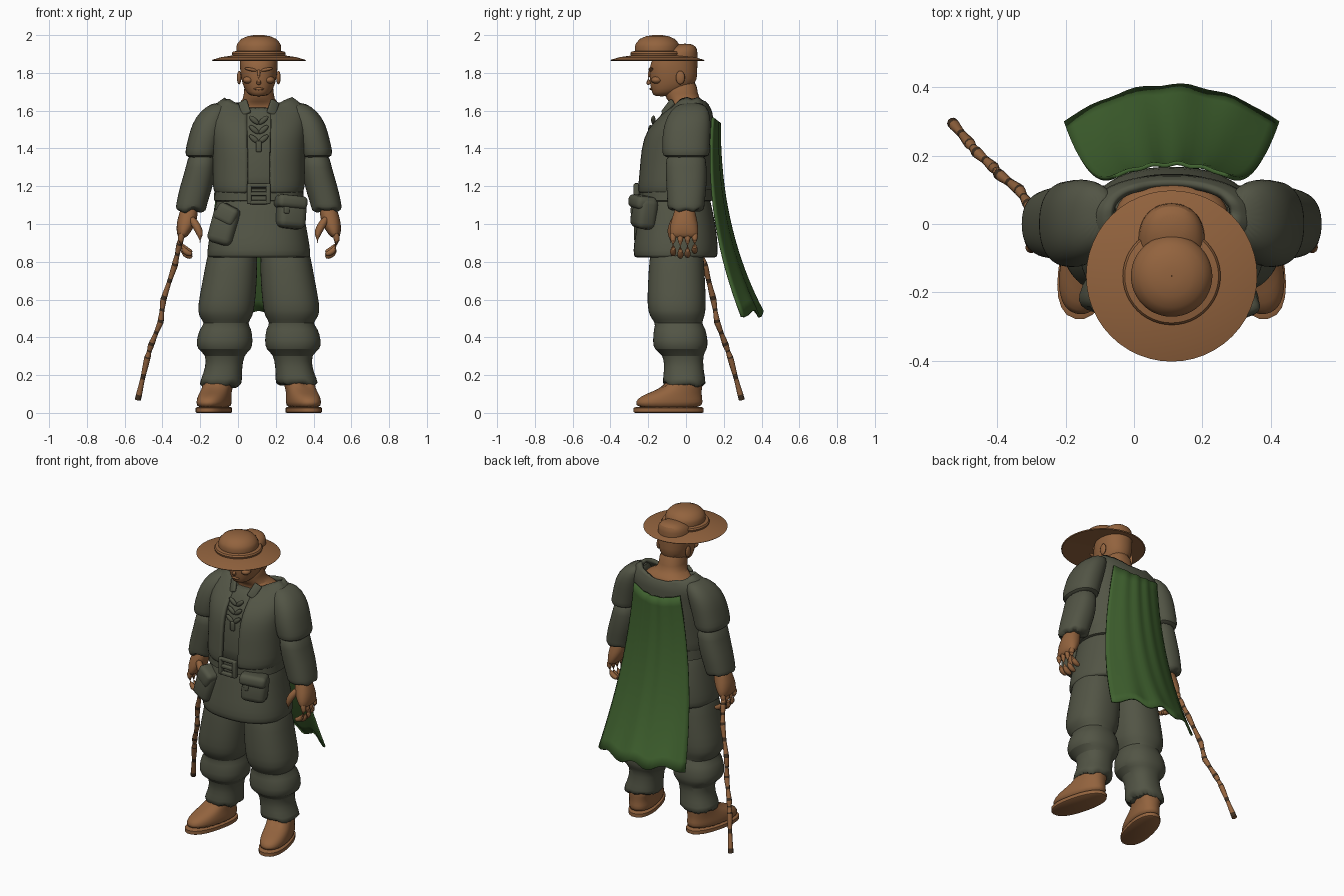
import bpy, bmesh, math, random
from mathutils import Vector, Matrix

random.seed(4)
if "Cube" in bpy.data.objects:
    bpy.data.objects.remove(bpy.data.objects["Cube"])
CX = 0.11  # body centre line


def material(name, rgb):
    m = bpy.data.materials.new(name)
    m.use_nodes = True
    m.diffuse_color = (*rgb, 1)
    m.node_tree.nodes["Principled BSDF"].inputs["Base Color"].default_value = (*rgb, 1)
    return m


BROWN = material("warm_brown", (0.29, 0.125, 0.048))
CLOTH = material("grey_green_cloth", (0.085, 0.09, 0.06))
GREEN = material("cape_green", (0.05, 0.12, 0.028))
DARK = material("dark_bark", (0.05, 0.028, 0.014))


def finish(name, bm, mats, subdiv=0, angle=50):
    bmesh.ops.recalc_face_normals(bm, faces=bm.faces)
    me = bpy.data.meshes.new(name)
    bm.to_mesh(me)
    bm.free()
    ob = bpy.data.objects.new(name, me)
    bpy.context.collection.objects.link(ob)
    for m in mats:
        me.materials.append(m)
    bpy.ops.object.select_all(action='DESELECT')
    bpy.context.view_layer.objects.active = ob
    ob.select_set(True)
    bpy.ops.object.shade_smooth_by_angle(angle=math.radians(angle))
    if subdiv:
        ob.modifiers.new("Smooth", 'SUBSURF').levels = subdiv
        ob.modifiers["Smooth"].render_levels = subdiv
    return ob


def bridge(bm, rings, closed=True):
    for a, b in zip(rings, rings[1:]):
        n = len(a)
        for i in range(n if closed else n - 1):
            j = (i + 1) % n
            bm.faces.new((a[i], a[j], b[j], b[i]))


def loft(name, rows, mat, side=1, power=2.3, n=24, hem=0, gap=0, turn=None, dip=0, subdiv=1):
    """Stack of rounded rings: (z, offset x, y, half width, half depth)."""
    bm, rings = bmesh.new(), []
    for k, (z, dx, cy, rx, ry) in enumerate(rows):
        ring = []
        for i in range(n):
            t = i / (n - 1) if gap else i / n
            a = -math.pi / 2 + gap + t * (2 * math.pi - 2 * gap)
            c, s = math.cos(a), math.sin(a)
            p = Vector((dx * side + rx * math.copysign(abs(c) ** (2 / power), c),
                        cy + ry * math.copysign(abs(s) ** (2 / power), s), z))
            if k == len(rows) - 1:
                p.z += random.uniform(-hem, hem)
            if dip and z > 1.57:
                p.z -= dip * s * s * (z - 1.55) / 0.1
            if turn:
                pivot = Vector((dx * side, 0, 0))
                p = Matrix.Rotation(turn * side, 3, 'Z') @ (p - pivot) + pivot
            ring.append(bm.verts.new(p + Vector((CX, 0, 0))))
        rings.append(ring)
    bridge(bm, rings, not gap)
    if not gap:
        bm.faces.new(rings[0])
        bm.faces.new(rings[-1])
    return finish(name, bm, [mat], subdiv)


def tube(name, pts, radii, mats, n=8, banded=False, subdiv=0):
    bm, rings = bmesh.new(), []
    pts = [Vector(p) for p in pts]
    for k, p in enumerate(pts):
        d = pts[min(k + 1, len(pts) - 1)] - pts[max(k - 1, 0)]
        q = d.to_track_quat('Z', 'Y')
        rings.append([bm.verts.new(p + q @ Vector((math.cos(i * math.tau / n) * radii[k],
                     math.sin(i * math.tau / n) * radii[k], 0))) for i in range(n)])
    bridge(bm, rings)
    if banded:
        for i, f in enumerate(bm.faces):
            f.material_index = 1 if (i // n) % 4 == 0 else 0
    bm.faces.new(rings[0])
    bm.faces.new(rings[-1])
    return finish(name, bm, mats, subdiv)


def blob(name, loc, size, mat, rot=(0, 0, 0)):
    bm = bmesh.new()
    bmesh.ops.create_uvsphere(bm, u_segments=14, v_segments=9, radius=1)
    ob = finish(name, bm, [mat])
    ob.location, ob.scale, ob.rotation_euler = (CX + loc[0], loc[1], loc[2]), size, rot
    return ob


def box(name, loc, size, mat, rot=(0, 0, 0), bevel=0.02):
    bm = bmesh.new()
    bmesh.ops.create_cube(bm, size=1)
    bmesh.ops.scale(bm, vec=size, verts=bm.verts)
    bmesh.ops.bevel(bm, geom=bm.edges, offset=bevel, segments=3, profile=0.5, affect='EDGES')
    ob = finish(name, bm, [mat])
    ob.location, ob.rotation_euler = (CX + loc[0], loc[1], loc[2]), rot
    return ob


# Head, neck and face
loft("head", [(1.675, 0, -.13, .035, .04), (1.695, 0, -.10, .066, .08), (1.74, 0, -.067, .088, .125),
              (1.80, 0, -.067, .099, .127), (1.86, 0, -.065, .102, .127), (1.91, 0, -.04, .097, .102),
              (1.94, 0, -.012, .075, .068), (1.955, 0, -.005, .035, .03)], BROWN, power=2.2)
loft("neck_and_shoulders", [(1.50, 0, .01, .17, .10), (1.59, 0, .02, .17, .10), (1.625, 0, .02, .15, .095),
                            (1.645, 0, 0, .09, .088), (1.68, 0, -.03, .078, .09), (1.78, 0, -.03, .078, .088)], BROWN)
tube("nose", [(CX, -.185, 1.825), (CX, -.198, 1.78), (CX, -.203, 1.752), (CX, -.19, 1.738)],
     [.008, .012, .018, .012], [BROWN], subdiv=1)
blob("mouth", (0, -.184, 1.715), (.028, .01, .007), BROWN)
for s, side in ((1, "left"), (-1, "right")):
    blob(side + "_ear", (s * .104, -.03, 1.775), (.012, .024, .036), BROWN)
    blob(side + "_brow", (s * .042, -.186, 1.818), (.036, .013, .009), BROWN, (0, -s * .2, 0))
    blob(side + "_cheek", (s * .055, -.155, 1.762), (.03, .03, .02), BROWN)

# Wide brimmed hat, spun from a profile
bm = bmesh.new()
profile = [(.06, 1.87), (.245, 1.863), (.25, 1.868), (.2, 1.883), (.14, 1.892), (.143, 1.903), (.137, 1.912),
           (.118, 1.916), (.119, 1.94), (.112, 1.958), (.092, 1.98), (.06, 1.994), (.025, 2.0), (.001, 2.0)]
bridge(bm, [[bm.verts.new((CX + r * math.cos(i * math.tau / 48), -.152 + r * math.sin(i * math.tau / 48), z))
             for i in range(48)] for r, z in profile])
finish("hat", bm, [BROWN], angle=40)

# Shirt, open vest, belt and tunic skirt
loft("shirt", [(1.12, 0, -.06, .215, .165), (1.25, 0, -.055, .22, .165), (1.4, 0, -.045, .22, .168),
               (1.5, 0, -.04, .21, .148), (1.57, 0, -.03, .16, .105), (1.625, 0, -.045, .075, .07)], CLOTH, hem=.006)
vest = loft("vest", [(1.165, 0, -.06, .22, .18), (1.19, 0, -.06, .235, .188), (1.28, 0, -.055, .232, .182),
                     (1.4, 0, -.045, .235, .185), (1.5, 0, -.035, .245, .165), (1.58, 0, .005, .25, .13),
                     (1.63, 0, .02, .225, .105), (1.66, 0, .03, .175, .085)], CLOTH, n=36, gap=.21, dip=.035, hem=.008)
solid = vest.modifiers.new("Thickness", 'SOLIDIFY')
solid.thickness, solid.offset = .022, 0
loft("tunic_skirt", [(1.22, 0, -.055, .20, .16), (1.13, 0, -.055, .225, .183), (1.0, 0, -.05, .25, .208),
                     (.89, 0, -.055, .27, .224), (.83, 0, -.055, .276, .224), (.815, 0, -.055, .265, .21),
                     (.85, 0, -.05, .2, .15)], CLOTH, n=32)
loft("belt", [(1.12, 0, -.055, .225, .18), (1.125, 0, -.055, .237, .197), (1.185, 0, -.055, .235, .195),
              (1.19, 0, -.055, .22, .18)], CLOTH, n=32, subdiv=0)
for x in (-.05, .05):
    box("buckle_side", (x, -.262, 1.16), (.025, .03, .11), CLOTH, bevel=.008)
for z in (1.115, 1.16, 1.205):
    box("buckle_bar", (0, -.262, z), (.10, .025, .022), CLOTH, bevel=.006)

# Crossed lacing at the collar
for i in range(3):
    for s in (1, -1):
        z = 1.45 + i * .05
        blob("lacing", (s * .025, -.205 + i * .016, z), (.033, .012, .014), CLOTH, (0, -s * .7, 0))
box("lacing_end", (0, -.212, 1.41), (.03, .02, .06), CLOTH, bevel=.008)
for s in (1, -1):
    box("collar_flap", (s * .075, -.095, 1.615), (.05, .02, .09), CLOTH, (-.5, s * .5, s * .3), .008)

# Belt pouches
box("left_pouch", (.17, -.222, 1.06), (.155, .11, .17), CLOTH, (-.08, .1, .35), .035)
box("left_pouch_flap", (.168, -.23, 1.115), (.165, .115, .07), CLOTH, (-.08, .1, .35), .025)
box("left_pouch_tab", (.148, -.28, 1.085), (.03, .02, .06), CLOTH, (-.08, .1, .35), .007)
box("right_pouch", (-.185, -.215, .985), (.14, .10, .19), CLOTH, (-.08, .25, -.35), .035)
box("right_pouch_flap", (-.165, -.225, 1.05), (.12, .10, .10), CLOTH, (-.08, .45, -.35), .025)

for s, side in ((1, "left"), (-1, "right")):
    # Arm: wide upper sleeve over a ragged lower sleeve
    loft(side + "_upper_sleeve", [(1.645, .20, .03, .04, .06), (1.60, .235, .02, .075, .105), (1.53, .265, .008, .09, .125),
                                  (1.45, .285, 0, .09, .128), (1.39, .30, 0, .09, .126), (1.36, .302, 0, .086, .124),
                                  (1.35, .302, 0, .065, .095)], CLOTH, s, hem=.004)
    loft(side + "_lower_sleeve", [(1.39, .30, 0, .07, .105), (1.30, .305, 0, .08, .11), (1.2, .33, .003, .088, .107),
                                  (1.12, .352, 0, .083, .10), (1.09, .358, 0, .082, .098), (1.065, .36, 0, .078, .092)],
         CLOTH, s, hem=.025)
    # Hand with curled fingers
    loft(side + "_palm", [(1.12, .36, -.005, .04, .045), (1.05, .373, -.008, .052, .06), (1.0, .385, -.01, .052, .076),
                          (.95, .40, -.01, .036, .078), (.925, .405, -.01, .02, .07)], BROWN, s, n=16)
    for f in range(4):
        y, drop = -.068 + f * .038, (0, .014, .01, -.012)[f]
        tube(side + "_finger", [(CX + s * dx, y, z) for dx, z in
                                ((.403, .96), (.418, .91), (.405, .868 - drop), (.375, .843 - drop), (.35, .84 - drop))],
             [.02, .021, .02, .018, .012], [BROWN], subdiv=1)
    tube(side + "_thumb", [(CX + s * dx, y, z) for dx, y, z in
                           ((.365, -.05, 1.04), (.325, -.075, .985), (.307, -.083, .94), (.312, -.08, .895))],
         [.022, .025, .021, .012], [BROWN], subdiv=1)
    # Baggy trousers gathered at the knee, ragged at the ankle
    loft(side + "_trouser_leg", [(.92, .13, -.045, .12, .13), (.82, .142, -.05, .135, .145), (.7, .153, -.05, .145, .152),
                                 (.57, .172, -.05, .152, .157), (.51, .176, -.047, .146, .148), (.475, .172, -.04, .11, .12),
                                 (.45, .176, -.033, .138, .138), (.38, .181, -.03, .151, .147), (.335, .182, -.03, .146, .143),
                                 (.31, .178, -.015, .10, .105), (.24, .185, -.012, .098, .104), (.18, .198, -.01, .108, .112),
                                 (.135, .205, -.008, .122, .12)], CLOTH, s, hem=.03)
    # Boot, toe turned out
    loft(side + "_boot_sole", [(0, .215, -.095, .078, .182), (.004, .215, -.095, .084, .19), (.026, .215, -.095, .084, .19),
                               (.03, .215, -.095, .078, .18)], BROWN, s, turn=.24, subdiv=0)
    loft(side + "_boot", [(.02, .215, -.093, .08, .182), (.06, .215, -.093, .083, .184), (.09, .215, -.08, .08, .165),
                          (.115, .215, -.045, .077, .13), (.145, .212, -.015, .078, .10), (.175, .21, -.008, .085, .095)],
         BROWN, s, turn=.24, hem=.03)

# Cape: flared, curved sheet with a wavy hem
bm, rows = bmesh.new(), []
for k in range(19):
    t = k / 18
    row = []
    for i in range(25):
        u = i / 12 - 1
        y = .175 + .228 * t ** 2.2 - (.035 + .073 * t) * u * u + .004 * math.sin(u * 14) * (1 - u * u)
        z = 1.565 - .03 * (1 - u * u) * (1 - t) - 1.04 * t + t ** 6 * .018 * math.cos(u * 10)
        row.append(bm.verts.new((CX + u * (.165 + .147 * t), y, z)))
    rows.append(row)
bridge(bm, rows, False)
cape = finish("cape", bm, [GREEN])
solid = cape.modifiers.new("Thickness", 'SOLIDIFY')
solid.thickness, solid.offset = .012, 0

# Crooked walking staff with dark bark bands
knots = [Vector(p) for p in ((-.53, .295, .07), (-.48, .235, .29), (-.46, .21, .36), (-.41, .165, .48),
                             (-.395, .145, .6), (-.335, .1, .78), (-.31, .06, .89), (-.285, .01, .98))]
path = [a.lerp(b, j / 8) for a, b in zip(knots, knots[1:]) for j in range(8)] + [knots[-1]]
tube("walking_staff", path, [.0145 + .002 * math.cos(k * math.pi / 4) for k in range(len(path))],
     [BROWN, DARK], n=10, banded=True)
